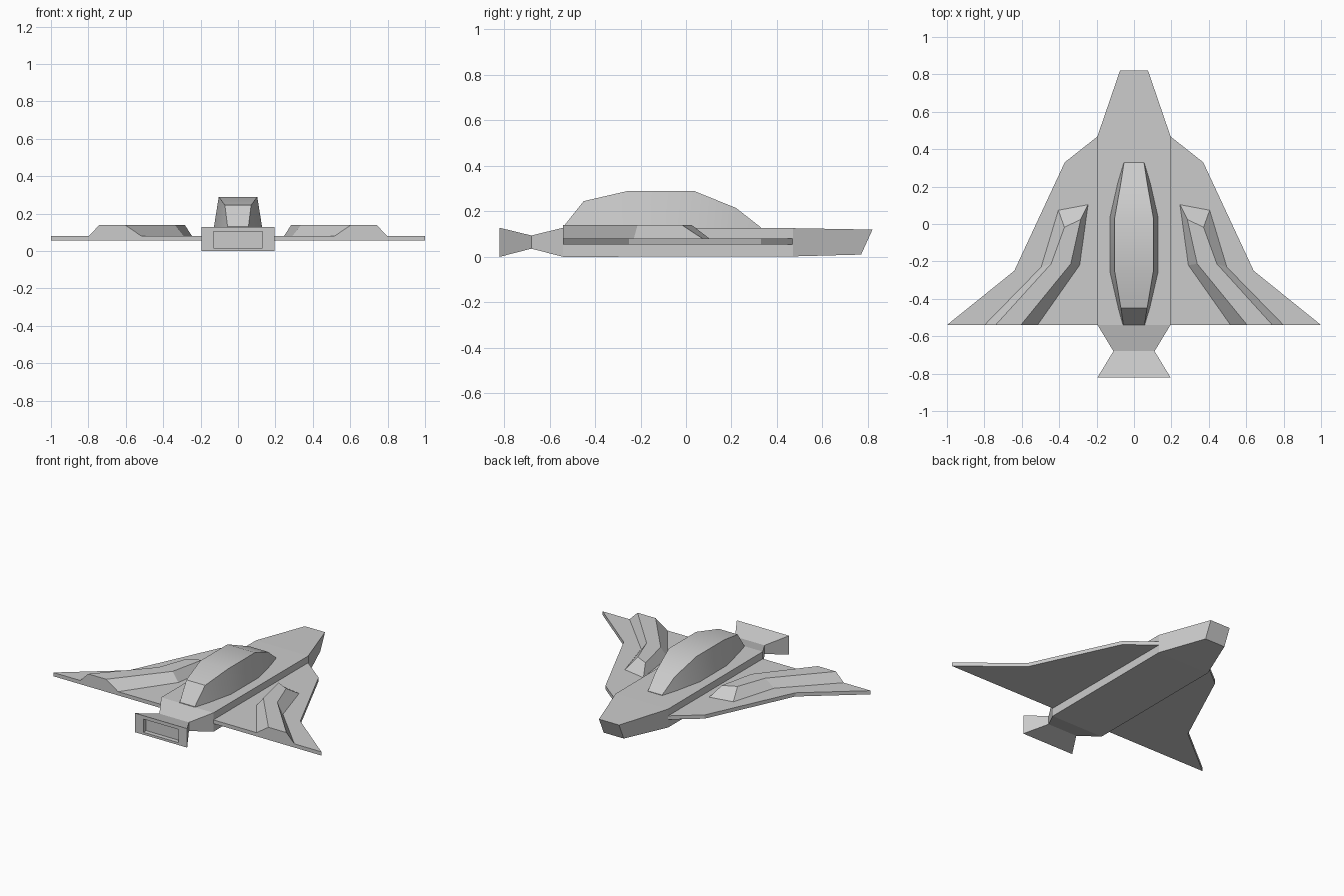
import bpy, bmesh

if "Cube" in bpy.data.objects:
    bpy.data.objects.remove(bpy.data.objects["Cube"])


def loft(name, rings, mirror=False):
    """Skin closed rings with quads and cap both ends."""
    bm = bmesh.new()
    vr = [[bm.verts.new(p) for p in r] for r in rings]
    n = len(vr[0])
    for a, b in zip(vr, vr[1:]):
        for i in range(n):
            j = (i + 1) % n
            bm.faces.new((a[i], a[j], b[j], b[i]))
    bm.faces.new(vr[0])
    bm.faces.new(vr[-1])
    if mirror:
        geom = bm.verts[:] + bm.edges[:] + bm.faces[:]
        dup = bmesh.ops.duplicate(bm, geom=geom)["geom"]
        for v in dup:
            if isinstance(v, bmesh.types.BMVert):
                v.co.x *= -1
    bmesh.ops.recalc_face_normals(bm, faces=bm.faces[:])
    me = bpy.data.meshes.new(name)
    bm.to_mesh(me)
    bm.free()
    ob = bpy.data.objects.new(name, me)
    bpy.context.collection.objects.link(ob)
    return ob


def box_ring(y_low, y_top, w_low, w_top, z0, z1):
    return [(-w_low, y_low, z0), (w_low, y_low, z0),
            (w_top, y_top, z1), (-w_top, y_top, z1)]


# Fuselage: raked nose, pinched tail and recessed exhaust
hull = [(0.77, 0.82, 0.075, 0.01, 0.12), (0.47, 0.47, 0.195, 0.002, 0.126),
        (-0.54, -0.54, 0.195, 0, 0.128), (-0.68, -0.68, 0.11, 0.036, 0.094),
        (-0.82, -0.82, 0.195, 0, 0.128), (-0.82, -0.82, 0.132, 0.016, 0.105),
        (-0.79, -0.79, 0.132, 0.016, 0.105)]
loft("fuselage", [box_ring(a, b, w, w, z0, z1) for a, b, w, z0, z1 in hull])

# Wings: thin flat plates
plan = [(0.19, 0.472), (0.37, 0.33), (0.64, -0.25), (1.0, -0.54), (0.19, -0.54)]
loft("wings", [[(x, y, z) for x, y in plan] for z in (0.055, 0.08)], mirror=True)

# Raised ridges that sweep back over the wings
ridge_base = [(0.245, 0.105), (0.405, 0.075), (0.497, -0.23),
              (0.80, -0.54), (0.515, -0.54), (0.29, -0.22)]
ridge_top = [(0.285, 0.025), (0.372, -0.018), (0.443, -0.213),
             (0.74, -0.54), (0.605, -0.54), (0.338, -0.213)]
loft("wing_ridges", [[(x, y, 0.079) for x, y in ridge_base],
                     [(x, y, 0.14) for x, y in ridge_top]], mirror=True)

# Canopy: tapered cross-sections along the spine
canopy = [(0.33, 0.055, 0.053, 0.129), (0.22, 0.088, 0.07, 0.215),
          (0.035, 0.13, 0.103, 0.29), (-0.255, 0.13, 0.103, 0.29),
          (-0.45, 0.085, 0.07, 0.245), (-0.54, 0.06, 0.056, 0.132)]
ob = loft("canopy", [box_ring(y, y, wb, wt, 0.12, z) for y, wb, wt, z in canopy])
bpy.ops.object.select_all(action='DESELECT')
ob.select_set(True)
bpy.context.view_layer.objects.active = ob
bpy.ops.object.shade_smooth_by_angle(angle=0.5)
